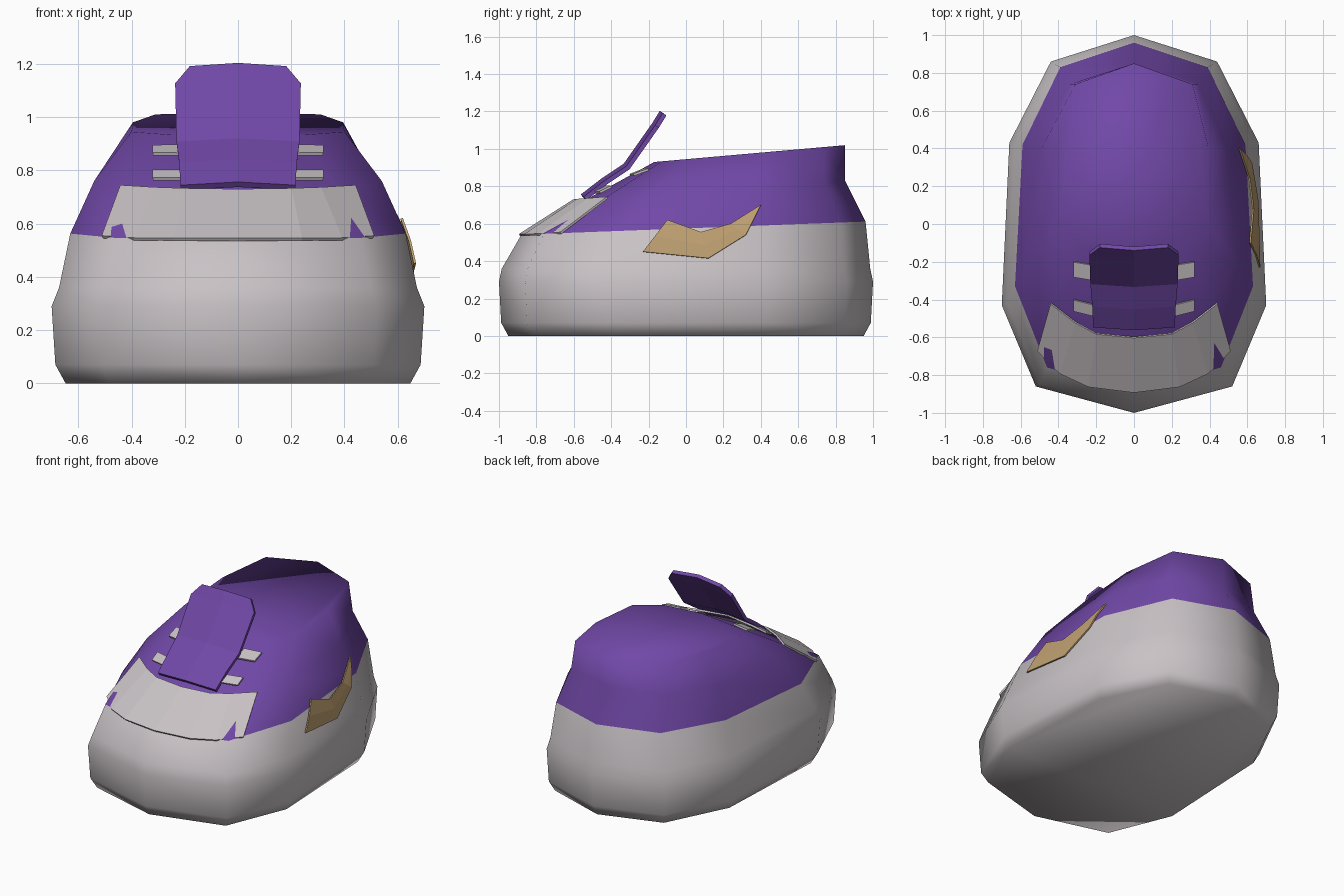
import bpy, bmesh
from mathutils import Vector
from mathutils.bvhtree import BVHTree

if "Cube" in bpy.data.objects:
    bpy.data.objects.remove(bpy.data.objects["Cube"], do_unlink=True)


def material(name, rgb):
    m = bpy.data.materials.new(name)
    m.use_nodes = True
    m.diffuse_color = (*rgb, 1)
    m.node_tree.nodes["Principled BSDF"].inputs["Base Color"].default_value = (*rgb, 1)
    return m


GREY = material("pale grey", (0.58, 0.54, 0.56))
PURPLE = material("purple", (0.165, 0.065, 0.39))
GOLD = material("tan gold", (0.52, 0.35, 0.165))


def finish(name, bm, mats, thickness=0.0):
    bmesh.ops.recalc_face_normals(bm, faces=bm.faces)
    me = bpy.data.meshes.new(name)
    bm.to_mesh(me)
    ob = bpy.data.objects.new(name, me)
    bpy.context.collection.objects.link(ob)
    for m in mats:
        me.materials.append(m)
    if thickness:
        s = ob.modifiers.new("thickness", "SOLIDIFY")
        s.thickness = thickness
        s.offset = 0
    return ob


def mirrored(half):
    """Extend a row running from +x to the centre line onto the -x side."""
    return half + [(-x, y, z) for x, y, z in reversed(half) if x > 0]


def sheet(name, rows, mat, thickness):
    """Thin plate spanned between rows of points."""
    bm = bmesh.new()
    grid = [[bm.verts.new(p) for p in row] for row in rows]
    for a, b in zip(grid, grid[1:]):
        for i in range(len(a) - 1):
            bm.faces.new((a[i], a[i + 1], b[i + 1], b[i]))
    return finish(name, bm, [mat], thickness)


# Shoe body: ten-sided rings lofted from the sole to the collar
sole = [(0, 1), (.44, .86), (.66, .43), (.70, -.43), (.52, -.86), (0, -1)]
rings = [[(x * sx, y * sy, z) for x, y in sole]
         for z, sx, sy in [(0, .925, .95), (.07, .98, .988), (.29, 1, 1), (.36, .96, .985)]]
seam = [(0, .96), (.39, .83), (.59, .42), (.63, -.33), (.46, -.76), (0, -.88)]
rings.append([(x, y, .575 + .038 * y) for x, y in seam])
rings.append([(0, .85, .83), (.34, .74, .82), (.5, .38, .79),
              (.54, -.2, .76), (.38, -.46, .72), (0, -.55, .72)])
collar = [(0, .85), (.31, .74), (.395, .4), (.4, 0), (.25, -.13), (0, -.17)]
rings.append([(x, y, .945 + .088 * y) for x, y in collar])

bm = bmesh.new()
loops = [[bm.verts.new(p) for p in r + [(-x, y, z) for x, y, z in r[-2:0:-1]]] for r in rings]
for level, (a, b) in enumerate(zip(loops, loops[1:])):
    for i in range(len(a)):
        j = (i + 1) % len(a)
        bm.faces.new((a[i], a[j], b[j], b[i])).material_index = int(level >= 4)
bm.faces.new(loops[0])
bm.faces.new(loops[-1]).material_index = 1
for f in bm.faces:
    f.smooth = True
bmesh.ops.recalc_face_normals(bm, faces=bm.faces)
body_tree = BVHTree.FromBMesh(bm)
finish("shoe_body", bm, [GREY, PURPLE])

# Toe cap
sheet("toe_cap", [
    mirrored([(.51, -.67, .55), (.39, -.79, .542), (.24, -.86, .54), (0, -.89, .54)]),
    mirrored([(.44, -.42, .74), (.31, -.52, .732), (.20, -.58, .728), (0, -.60, .725)])],
    GREY, .012)

# Tongue
sheet("tongue", [mirrored([(w, y, z), (0, y - .015, z + .012)]) for w, y, z in
                 [(.215, -.54, .735), (.22, -.43, .82), (.23, -.31, .90),
                  (.235, -.155, 1.12), (.18, -.115, 1.185)]], PURPLE, .024)

# Laces
sheet("lower_lace", [
    mirrored([(.32, -.46, .768), (.2, -.49, .768), (0, -.51, .78)]),
    mirrored([(.32, -.40, .798), (.2, -.43, .798), (0, -.45, .81)])], GREY, .012)
for side, s in (("left", 1), ("right", -1)):
    sheet("upper_lace_" + side, [
        [(s * .32, -.28, .862), (s * .2, -.30, .86)],
        [(s * .32, -.20, .89), (s * .2, -.22, .892)]], GREY, .012)


# Side emblem laid on the left wall
def on_wall(y, z):
    hit = body_tree.ray_cast(Vector((2, y, z)), Vector((-1, 0, 0)))[0]
    return (hit.x + .018, y, z)


upper = [(-.1, .62), (.08, .555), (.24, .60), (.40, .70)]
lower = [(-.23, .45), (.12, .415), (.32, .54), (.36, .62)]
sheet("side_emblem", [[on_wall(*p) for p in upper],
                      [on_wall((a[0] + b[0]) / 2, (a[1] + b[1]) / 2) for a, b in zip(upper, lower)],
                      [on_wall(*p) for p in lower]], GOLD, .009)
